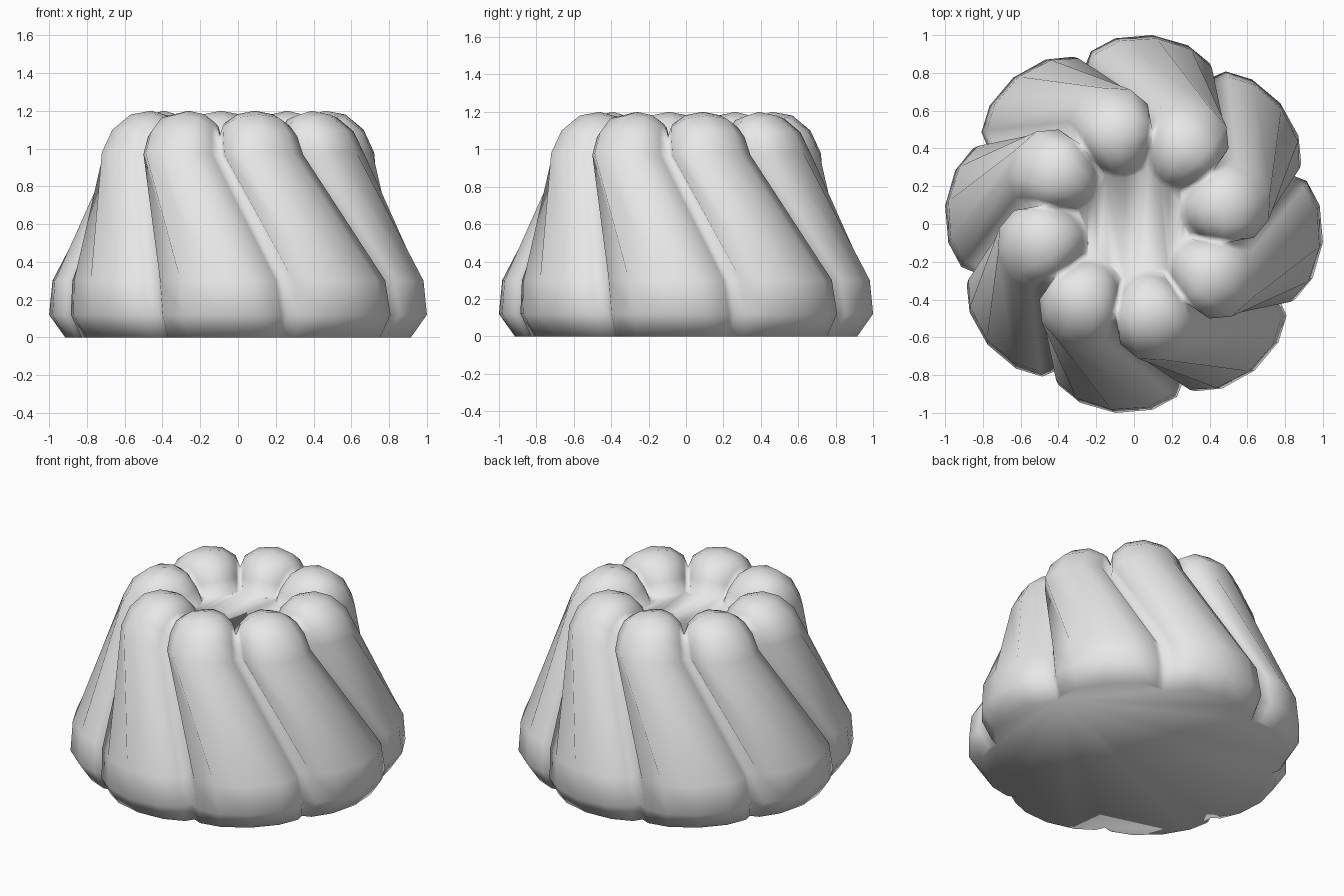
import bpy, bmesh
from math import radians, sin, cos

cube = bpy.data.objects.get("Cube")
if cube:
    bpy.data.objects.remove(cube, do_unlink=True)

LOBES = 8
STEPS = 6          # faces across one lobe
LOBE_PITCH = 360 / LOBES

# Rings from the inner dish, over the rim, down to the base:
# crest radius, crest height, groove radius, groove height, twist in degrees
RINGS = [
    (0.25, 0.99, 0.35, 0.99, 11),
    (0.28, 1.08, 0.42, 1.03, 11),
    (0.36, 1.17, 0.46, 1.06, 11),
    (0.47, 1.20, 0.48, 1.07, 11),
    (0.58, 1.18, 0.50, 1.06, 11),
    (0.68, 1.10, 0.52, 1.03, 12),
    (0.74, 0.98, 0.54, 0.96, 13),
    (0.99, 0.30, 0.86, 0.30, 38),
    (1.005, 0.12, 0.88, 0.12, 39.5),
    (0.92, 0.00, 0.84, 0.00, 39.5),
]


def ring_points(crest_r, crest_z, groove_r, groove_z, twist):
    """One scalloped ring; each lobe is a half ellipse between two grooves."""
    for lobe in range(LOBES):
        for step in range(STEPS):
            phi = radians(-90 + 180 * step / STEPS)
            bulge = cos(phi)
            angle = radians(lobe * LOBE_PITCH + twist + LOBE_PITCH / 2 * sin(phi))
            r = groove_r + (crest_r - groove_r) * bulge
            z = groove_z + (crest_z - groove_z) * bulge
            yield r * cos(angle), r * sin(angle), z


# Swirled cake body: bridge the rings, then close dish and base
bm = bmesh.new()
loops = [[bm.verts.new(p) for p in ring_points(*ring)] for ring in RINGS]
count = LOBES * STEPS
for upper, lower in zip(loops, loops[1:]):
    for i in range(count):
        j = (i + 1) % count
        bm.faces.new((upper[i], lower[i], lower[j], upper[j]))
bm.faces.new(loops[0])
bm.faces.new(reversed(loops[-1]))
bmesh.ops.recalc_face_normals(bm, faces=bm.faces)
for face in bm.faces:
    face.smooth = True

mesh = bpy.data.meshes.new("swirled_cake")
bm.to_mesh(mesh)
bm.free()
cake = bpy.data.objects.new("swirled_cake", mesh)
bpy.context.collection.objects.link(cake)

# Plain grey finish
grey = bpy.data.materials.new("light_grey")
grey.use_nodes = True
colour = (0.8, 0.8, 0.8, 1)
grey.diffuse_color = colour
grey.node_tree.nodes["Principled BSDF"].inputs["Base Color"].default_value = colour
mesh.materials.append(grey)
